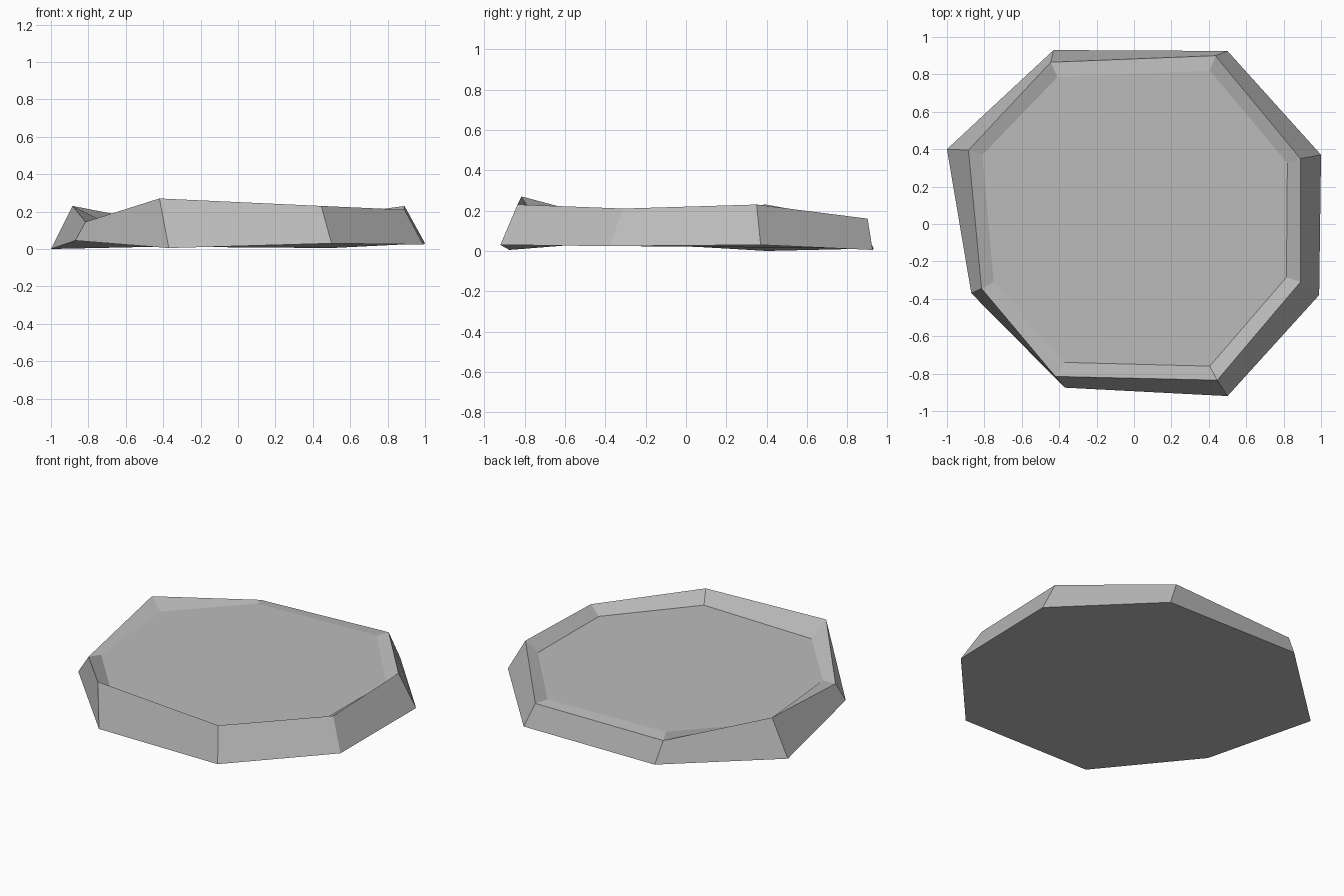
import bpy
import bmesh

cube = bpy.data.objects.get("Cube")
if cube:
    bpy.data.objects.remove(cube, do_unlink=True)

# Corner rings, counter-clockwise from the front left corner
BASE = [(.50, -.92, .03), (.99, -.38, .024), (1, .37, .03), (.50, .925, .005),
        (-.43, .93, .012), (-1, .40, 0), (-.87, -.37, .045), (-.37, -.875, .005)]
RIM = [(.445, -.835, .23), (.89, -.31, .21), (.89, .35, .23), (.435, .90, .16),
       (-.445, .865, .145), (-.885, .395, .23), (-.815, -.345, .145), (-.42, -.815, .27)]
FLOOR = [(.405, -.76), (.815, -.285), (.82, .325), (.405, .82),
         (-.41, .785), (-.81, .37), (-.75, -.31), (-.37, -.74)]
FLOOR_Z = .162

# Plain grey stone
stone = bpy.data.materials.new("grey_stone")
stone.use_nodes = True
color = (.5, .5, .5, 1)
stone.diffuse_color = color
shader = next(n for n in stone.node_tree.nodes if n.type == 'BSDF_PRINCIPLED')
shader.inputs["Base Color"].default_value = color
shader.inputs["Roughness"].default_value = .9

# Slab: underside, sloping outer wall, inner bevel and sunken top
bm = bmesh.new()
rings = [[bm.verts.new(p) for p in ring]
         for ring in (BASE, RIM, [(x, y, FLOOR_Z) for x, y in FLOOR])]
for lower, upper in zip(rings, rings[1:]):
    for i in range(len(lower)):
        j = (i + 1) % len(lower)
        bm.faces.new((lower[i], lower[j], upper[j], upper[i]))
bm.faces.new(rings[-1])
bm.faces.new(rings[0][::-1])

mesh = bpy.data.meshes.new("stone_slab")
bm.to_mesh(mesh)
bm.free()
mesh.materials.append(stone)
slab = bpy.data.objects.new("stone_slab", mesh)
bpy.context.collection.objects.link(slab)
